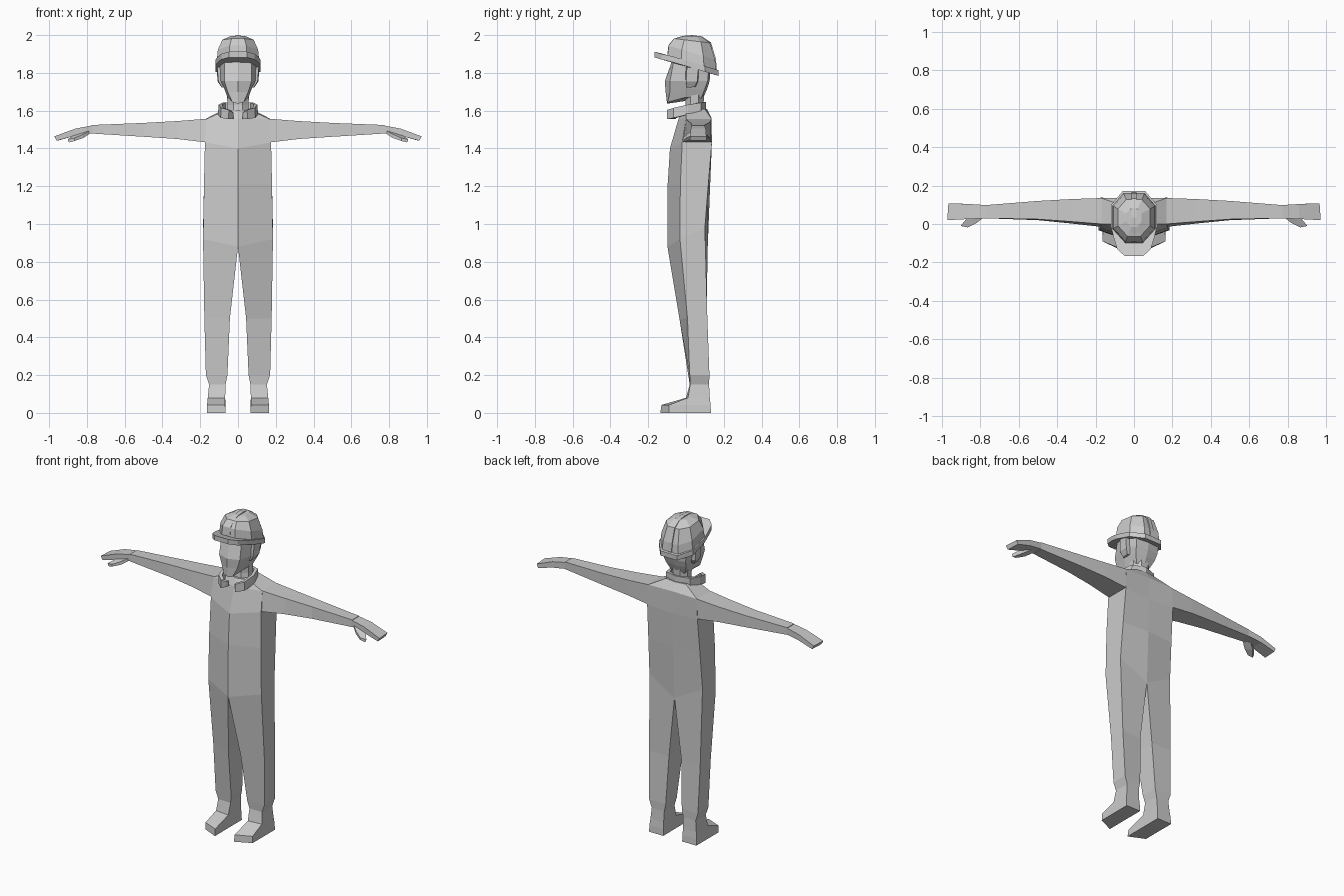
import bpy, bmesh, math
from mathutils import Vector

grey = bpy.data.materials.new("light grey")
grey.diffuse_color = (0.6, 0.6, 0.6, 1)


def loft(name, rings, mirror=True, caps=(True, True)):
    """Bridge equal-sized rings; faces lying on the centre plane are removed before mirroring."""
    bm = bmesh.new()
    vs = [[bm.verts.new(p) for p in r] for r in rings]
    n = len(rings[0])
    for a, b in zip(vs, vs[1:]):
        for i in range(n):
            j = (i + 1) % n
            bm.faces.new((a[i], a[j], b[j], b[i]))
    ends = [bm.faces.new(vs[0]), bm.faces.new(vs[-1])]
    bmesh.ops.recalc_face_normals(bm, faces=bm.faces)
    drop = [f for f, keep in zip(ends, caps) if not keep]
    if mirror:
        drop += [f for f in bm.faces if all(abs(v.co.x) < 1e-5 for v in f.verts) and f not in drop]
    bmesh.ops.delete(bm, geom=drop, context='FACES')
    me = bpy.data.meshes.new(name)
    bm.to_mesh(me)
    bm.free()
    me.materials.append(grey)
    ob = bpy.data.objects.new(name, me)
    bpy.context.collection.objects.link(ob)
    if mirror:
        mod = ob.modifiers.new("mirror", 'MIRROR')
        mod.use_clip = True
        mod.merge_threshold = 0.0005
    return ob


def quad(z, xi, xo, yif, yof, yob, yib):
    """Level ring: inner front, outer front, outer back, inner back."""
    return [(xi, yif, z), (xo, yof, z), (xo, yob, z), (xi, yib, z)]


# Overalls: torso and leg of one side
loft("overalls", [
    [(0, -.02, 1.60), (.07, 0, 1.60), (.07, .10, 1.61), (0, .11, 1.61)],
    [(0, -.04, 1.555), (.17, 0, 1.555), (.17, .135, 1.557), (0, .135, 1.56)],
    [(0, -.085, 1.40), (.175, -.02, 1.432), (.175, .137, 1.432), (0, .132, 1.42)],
    quad(1.21, 0, .18, -.097, -.03, .118, .128),
    [(0, -.098, .88), (.185, -.032, .92), (.185, .10, .98), (0, .115, .88)],
    quad(.50, .043, .178, -.035, .008, .113, .108),
    quad(.20, .056, .170, .012, .02, .124, .122),
    quad(.15, .066, .153, .02, .022, .122, .122)])

# Shoes, toes turned slightly inward at the outer corner
loft("shoe", [
    quad(.15, .066, .153, .02, .022, .122, .122),
    quad(.08, .068, .160, 0, .01, .126, .126),
    [(.068, -.13, .042), (.164, -.09, .042), (.164, .13, .042), (.066, .13, .042)],
    quad(0, .066, .165, -.136, -.09, .132, .132)])


def slab(x, yf, yb, zb, zt, tilt=0.0):
    """Upright arm ring; tilt moves the lower front edge forward."""
    return [(x, yf, zt), (x, yf - tilt, zb), (x, yb, zb), (x, yb, zt)]


# Sleeves and hands
loft("sleeve", [
    slab(.168, 0, .135, 1.432, 1.557, .015),
    slab(.32, .012, .130, 1.450, 1.545, .01),
    slab(.50, .025, .120, 1.462, 1.535, .005),
    slab(.775, .030, .098, 1.479, 1.524)], caps=(False, True))
loft("hand", [
    slab(.765, .030, .098, 1.482, 1.523),
    slab(.86, .026, .104, 1.468, 1.505),
    [(.972, .020, 1.464), (.960, .022, 1.441), (.955, .108, 1.441), (.966, .108, 1.464)]])
loft("thumb", [
    [(.785, .032, 1.495), (.785, .032, 1.478), (.82, .06, 1.472), (.84, .06, 1.490)],
    [(.82, .005, 1.475), (.82, .005, 1.455), (.86, .03, 1.450), (.87, .03, 1.470)],
    [(.865, -.018, 1.455), (.865, -.018, 1.440), (.895, -.012, 1.432), (.902, -.01, 1.448)]])


def oval(z, rx, ry, cy, n=8):
    return [(rx * math.cos(math.tau * (i + .5) / n), cy + ry * math.sin(math.tau * (i + .5) / n), z)
            for i in range(n)]


# Neck
loft("neck", [oval(1.56, .066, .062, .045), oval(1.63, .060, .052, .045),
              oval(1.69, .064, .055, .045)], mirror=False)

# Head, from chin to brow
loft("head", [
    [(0, -.100, 1.637), (.030, -.098, 1.645), (.056, -.005, 1.670), (.048, .080, 1.665), (0, .090, 1.665)],
    [(0, -.108, 1.70), (.055, -.085, 1.70), (.072, 0, 1.715), (.070, .100, 1.715), (0, .112, 1.715)],
    [(0, -.112, 1.757), (.072, -.085, 1.757), (.092, 0, 1.757), (.078, .115, 1.757), (0, .125, 1.757)],
    [(0, -.075, 1.86), (.070, -.065, 1.86), (.098, .01, 1.86), (.085, .120, 1.82), (0, .130, 1.82)]])

# Ears
loft("ear", [
    [(.080, -.005, 1.83), (.110, .005, 1.83), (.113, .065, 1.825), (.080, .065, 1.825)],
    [(.080, -.002, 1.755), (.104, .0, 1.755), (.108, .060, 1.755), (.078, .065, 1.755)],
    [(.070, .0, 1.722), (.085, .005, 1.722), (.088, .045, 1.725), (.070, .050, 1.725)]])

# Open stand-up collar, swept from the front tip to the back centre
path = [(.030, -.075, 1.557, 1.590), (.050, -.100, 1.555, 1.604), (.092, -.065, 1.562, 1.615),
        (.106, .010, 1.580, 1.632), (.085, .080, 1.600, 1.642), (0, .106, 1.610, 1.646)]
sections = []
for x, y, zb, zt in path:
    inward = (Vector((0, .02)) - Vector((x, y))).normalized() * .022
    ix = 0 if x == 0 else x + inward.x
    iy = y + inward.y
    sections.append([(x, y, zb), (x * .97, y, zt), (ix, iy, zt), (ix, iy, zb)])
loft("collar", sections)


def plane_z(y):
    """Tilted seat of the helmet."""
    return 1.862 - .30 * y


# Hard hat dome: octagonal rings shrinking upward
base = [(.046, -.098), (.112, -.025), (.112, .095), (.055, .160),
        (-.055, .160), (-.112, .095), (-.112, -.025), (-.046, -.098)]
dome = []
for s, h in ((1, 0), (.95, .055), (.74, .118), (.36, .151)):
    ring = []
    for x, y in base:
        yy = .033 + (y - .033) * s
        tilt = plane_z(yy) if s > .9 else 1.852 - .12 * (yy - .033)
        ring.append((x * s, yy, min(tilt + h, 1.994)))
    dome.append(ring)
loft("helmet_dome", dome, mirror=False)

# Raised centre rib over the dome
rib = [(-.099, 1.895), (-.093, 1.946), (-.066, 1.980), (-.016, 1.996), (.033, 2.0),
       (.084, 1.993), (.132, 1.962), (.158, 1.875), (.163, 1.82)]
loft("helmet_rib", [[(0, y, z), (.013, y, z), (.015, .033 + (y - .033) * .9, z - .02),
                     (0, .033 + (y - .033) * .9, z - .02)] for y, z in rib])

# Brim with the long front peak
brim = [(.048, -.167), (.088, -.130), (.106, -.070), (.119, -.015), (.119, .100), (.058, .172)]
outline = brim + [(-x, y) for x, y in reversed(brim)]
loft("helmet_brim", [[(x, y, plane_z(y) + dz - (.004 if y < -.1 else 0)) for x, y in outline]
                     for dz in (-.026, .004)], mirror=False)
